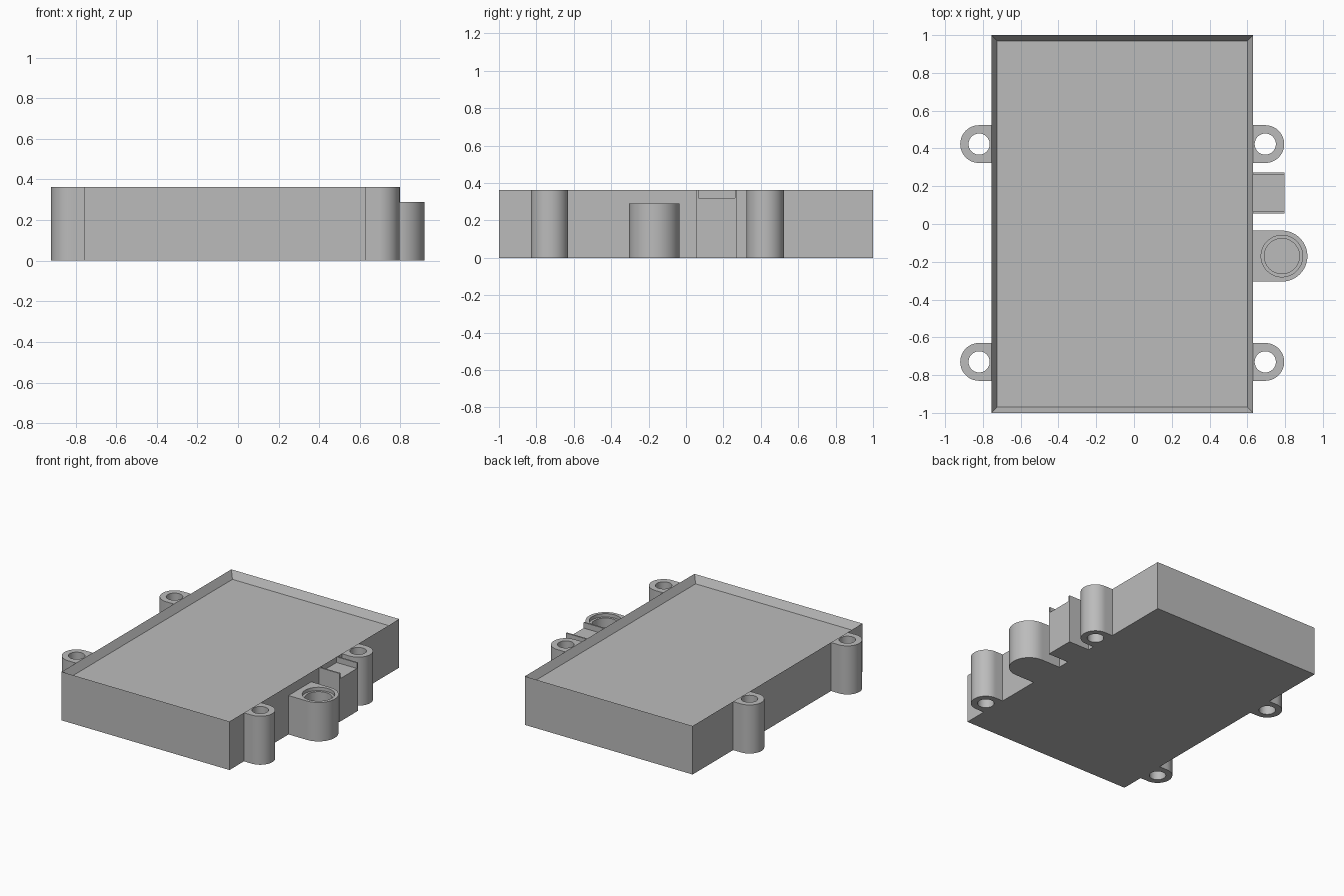
import bpy, bmesh, math

cube = bpy.data.objects.get("Cube")
if cube:
    bpy.data.objects.remove(cube, do_unlink=True)

grey = bpy.data.materials.new("plain grey")
grey.use_nodes = True
colour = (0.5, 0.5, 0.5, 1)
grey.diffuse_color = colour
grey.node_tree.nodes["Principled BSDF"].inputs["Base Color"].default_value = colour

HEIGHT = 0.362
LEFT, RIGHT = 0.63, -0.755


def finish(name, bm, smooth=False):
    bmesh.ops.recalc_face_normals(bm, faces=bm.faces)
    mesh = bpy.data.meshes.new(name)
    bm.to_mesh(mesh)
    bm.free()
    mesh.materials.append(grey)
    obj = bpy.data.objects.new(name, mesh)
    bpy.context.collection.objects.link(obj)
    if smooth:
        bpy.ops.object.select_all(action='DESELECT')
        obj.select_set(True)
        bpy.context.view_layer.objects.active = obj
        bpy.ops.object.shade_smooth_by_angle(angle=math.radians(30))
    return obj


def skin(bm, loops, closed):
    """Join vertex loops in order, then close the tube or cap its ends."""
    rings = [[bm.verts.new(p) for p in loop] for loop in loops]
    pairs = list(zip(rings, rings[1:]))
    if closed:
        pairs.append((rings[-1], rings[0]))
    else:
        bm.faces.new(rings[0])
        bm.faces.new(rings[-1])
    for a, b in pairs:
        for i in range(len(a)):
            j = (i + 1) % len(a)
            bm.faces.new((a[i], a[j], b[j], b[i]))


def rectangle(inset, z):
    x0, x1, y = RIGHT + inset, LEFT - inset, 1 - inset
    return [(x0, -y, z), (x1, -y, z), (x1, y, z), (x0, y, z)]


def boss(name, wall, y, side, reach, radius, height, bore, through):
    """Round-nosed block standing against a side wall, with a bore from the top."""
    back = reach - radius
    cx = wall + side * back
    corner = math.atan2(radius, -back)
    angles = [2 * math.pi * i / 64 for i in range(64)] + [corner, 2 * math.pi - corner]
    angles = sorted(angles)

    def outline(z):
        loop = []
        for t in angles:
            c, s = math.cos(t), math.sin(t)
            d = radius
            if c < -1e-6:
                d = min(back / -c, radius / max(abs(s), 1e-6))
            loop.append((cx + side * d * c, y + d * s, z))
        return loop

    def circle(r, z):
        return [(cx + side * r * math.cos(t), y + r * math.sin(t), z) for t in angles]

    bm = bmesh.new()
    skin(bm, [outline(0), outline(height)] + [circle(r, z) for r, z in bore], through)
    return finish(name, bm, smooth=True)


# Main body: solid case with a shallow tray and sloping rim
bm = bmesh.new()
skin(bm, [rectangle(0, 0), rectangle(0, HEIGHT), rectangle(0.03, HEIGHT - 0.055)], False)
finish("case_body", bm)

# Four mounting lugs with through holes
hole = [(0.056, HEIGHT), (0.056, 0)]
for side, wall, label in ((1, LEFT, "left"), (-1, RIGHT, "right")):
    for y, end in ((-0.73, "front"), (0.423, "back")):
        boss(f"{end}_{label}_mounting_lug", wall, y, side, 0.165, 0.1, HEIGHT, hole, True)

# Round socket with a stepped blind bore
bore = [(0.11, 0.29), (0.11, 0.265), (0.093, 0.265), (0.093, 0.12)]
boss("round_socket", LEFT, -0.17, 1, 0.288, 0.135, 0.29, bore, False)

# Port block: channel profile extruded out from the side wall
profile = [(0.055, 0), (0.273, 0), (0.273, HEIGHT), (0.262, HEIGHT),
           (0.262, 0.32), (0.066, 0.32), (0.066, HEIGHT), (0.055, HEIGHT)]
bm = bmesh.new()
skin(bm, [[(x, y, z) for y, z in profile] for x in (LEFT, 0.798)], False)
finish("port_block", bm)
